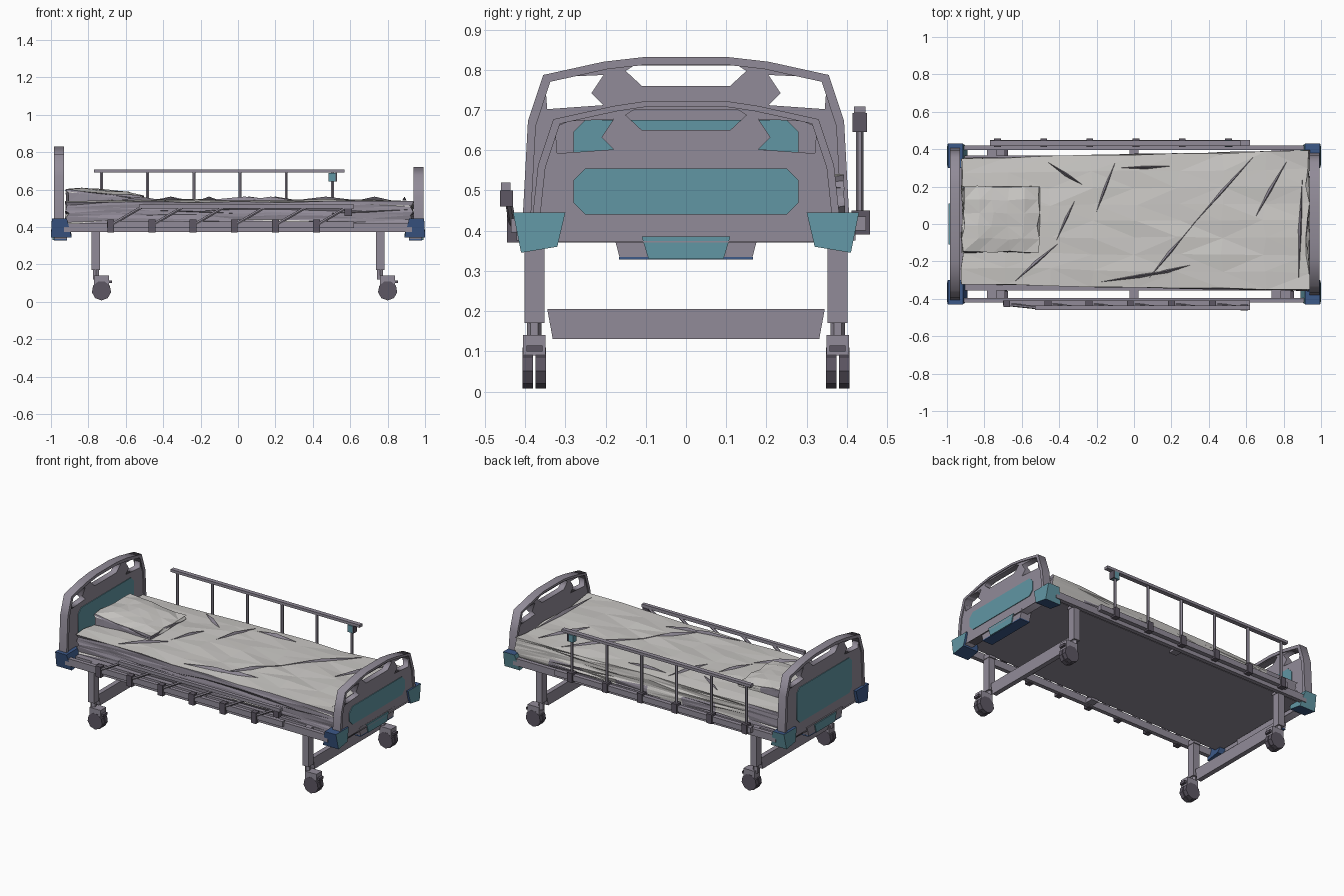
import bpy, bmesh, math, random
from mathutils import Vector, Matrix

random.seed(4)
if "Cube" in bpy.data.objects:
    bpy.data.objects.remove(bpy.data.objects["Cube"])


def material(name, rgb):
    m = bpy.data.materials.new(name)
    m.use_nodes = True
    m.diffuse_color = (*rgb, 1)
    m.node_tree.nodes["Principled BSDF"].inputs["Base Color"].default_value = (*rgb, 1)
    return m


GREY = material("frame_grey", (.285, .26, .315))
SHEET = material("sheet_light_grey", (.60, .585, .565))
TEAL = material("teal", (.12, .305, .37))
BLUE = material("blue", (.045, .10, .25))
DARK = material("dark_grey", (.11, .095, .125))


def finish(name, bm, *mats):
    bmesh.ops.recalc_face_normals(bm, faces=bm.faces)
    me = bpy.data.meshes.new(name)
    bm.to_mesh(me)
    bm.free()
    for m in mats:
        me.materials.append(m)
    ob = bpy.data.objects.new(name, me)
    bpy.context.collection.objects.link(ob)
    return ob


def box(name, lo, hi, mat, taper=1.0):
    """Box between two corners; taper narrows its lower end in y."""
    bm = bmesh.new()
    bmesh.ops.create_cube(bm, size=1)
    lo, hi = Vector(lo), Vector(hi)
    for v in bm.verts:
        if v.co.z < 0:
            v.co.y *= taper
        v.co = (lo + hi) / 2 + v.co * (hi - lo)
    return finish(name, bm, mat)


def rod(name, a, b, r, mat, sides=6):
    a, b = Vector(a), Vector(b)
    bm = bmesh.new()
    turn = Vector((0, 0, 1)).rotation_difference(b - a).to_matrix().to_4x4()
    bmesh.ops.create_cone(bm, cap_ends=True, segments=sides, radius1=r, radius2=r,
                          depth=(b - a).length,
                          matrix=Matrix.Translation((a + b) / 2) @ turn)
    return finish(name, bm, mat)


def plate(name, x, half, loops, mat):
    """Upright plate in the y-z plane; every loop after the first is a hole."""
    cu = bpy.data.curves.new(name, 'CURVE')
    cu.dimensions = '2D'
    cu.fill_mode = 'BOTH'
    cu.extrude = half
    for pts in loops:
        sp = cu.splines.new('POLY')
        sp.points.add(len(pts) - 1)
        for p, (y, z) in zip(sp.points, pts):
            p.co = (y, z, 0, 1)
        sp.use_cyclic_u = True
    tmp = bpy.data.objects.new(name + "_curve", cu)
    bpy.context.collection.objects.link(tmp)
    bpy.context.view_layer.update()
    me = bpy.data.meshes.new_from_object(tmp.evaluated_get(bpy.context.evaluated_depsgraph_get()))
    bpy.data.objects.remove(tmp)
    me.transform(Matrix(((0, 0, 1, x), (1, 0, 0, 0), (0, 1, 0, 0), (0, 0, 0, 1))))
    me.materials.clear()
    me.materials.append(mat)
    ob = bpy.data.objects.new(name, me)
    bpy.context.collection.objects.link(ob)
    return ob


def mirrored(half):
    return half + [(-y, z) for y, z in reversed(half)]


def panel_loop(w, z0, z1, c=.03):
    return mirrored([(w - c, z0), (w, z0 + c), (w, z1 - c), (w - c, z1)])


def board(name, x, top, w, z0, z1, faces):
    """End board with three grip openings, a thicker rim and teal inlays."""
    outline = mirrored([(w, .37), (w, .45), (w - .012, top - .16), (w - .05, top - .045),
                        (w - .2, top - .012), (.1, top)])
    slot = mirrored([(.11, top - .072), (.15, top - .035), (.13, top - .022)])
    side = [(w - .06, top - .13), (w - .055, top - .065), (w - .09, top - .05),
            (w - .2, top - .045), (w - .17, top - .09), (w - .20, top - .12)]
    plate(name, x, .02, [outline, slot, side, [(-y, z) for y, z in side]], GREY)
    inner = [(y * .95, .45 + (z - .45) * .95) for y, z in outline]
    plate(name + "_rim", x, .027, [outline, inner], GREY)
    for face in faces:
        plate(name + "_inlay", x + face * .021, .003, [panel_loop(.28, z0, z1)], TEAL)


board("headboard", -.958, .832, .405, .45, .675, (-1, 1))
board("footboard", .964, .722, .38, .44, .555, (1,))

for sx in (-1, 1):
    # corner bumpers: teal end faces and outer back faces, blue elsewhere
    for sy in (-1, 1):
        bm = bmesh.new()
        bmesh.ops.create_cube(bm, size=1)
        for v in bm.verts:
            low = v.co.z < 0
            inner = v.co.y * sy < 0
            v.co = (sx * (.945 if low else .955) + v.co.x * (.11 if low else .08),
                    sy * (.365 + v.co.y * sy * (.09 if low else .13)),
                    .395 + v.co.z * (.07 if low and inner else .10))
        bmesh.ops.recalc_face_normals(bm, faces=bm.faces)
        for f in bm.faces:
            n = f.normal
            end_face = abs(n.x) > .7 and (sx, sy) != (-1, -1)
            f.material_index = 0 if end_face or (sy > 0 and n.y > .7) else 1
        finish("corner_bumper", bm, TEAL, BLUE)
    # crank housing below each board
    box("crank_housing", (sx * .95 - .035, -.18, .335), (sx * .95 + .035, .18, .39), GREY, .92)
    box("crank_underside", (sx * .95 - .035, -.166, .328), (sx * .95 + .035, .166, .335), BLUE)
    box("crank_cover", (sx * .987 - .004, -.11, .33), (sx * .987 + .004, .11, .385), TEAL, .85)

    # wheeled undercarriage
    box("cross_bar", (sx * .76 - .015, -.345, .13), (sx * .76 + .015, .345, .205), GREY, .96)
    for sy in (-1, 1):
        y = sy * .377
        box("leg", (sx * .76 - .022, y - .025, .17), (sx * .76 + .022, y + .025, .41), GREY)
        wx = .80 if sx > 0 else -.73
        rod("caster_stem", (sx * .76, y, .12), (sx * .76, y, .18), .018, GREY)
        box("caster_fork", (wx - .04, y - .028, .09), (wx + .04, y + .028, .14), GREY)
        for off in (-.016, .016):
            rod("wheel", (wx, y + off - .013, .06), (wx, y + off + .013, .06), .052, DARK, 9)
        box("brake_pedal", (wx + .02, y - .02, .10), (wx + .055, y + .02, .115), DARK)

# bed frame and lying deck
box("deck", (-.93, -.355, .395), (.93, .365, .41), GREY)
for sy in (-1, 1):
    box("side_beam", (-.93, sy * .408 - .013, .375), (.93, sy * .408 + .013, .42), GREY)
    for x in (-.76, 0, .76):
        box("side_bracket", (x - .025, sy * .38 - .035, .38), (x + .025, sy * .38 + .035, .405), GREY)


def cushion(name, lo, hi, cuts, wobble, crown):
    """Soft faceted block; light on top and on most of the back drape, grey elsewhere."""
    bm = bmesh.new()
    bmesh.ops.create_cube(bm, size=1)
    bmesh.ops.subdivide_edges(bm, edges=bm.edges[:], cuts=cuts, use_grid_fill=True)
    lo, hi = Vector(lo), Vector(hi)
    for v in bm.verts:
        u = v.co * 2
        edge = max(abs(u.x), abs(u.y))
        v.co = (lo + hi) / 2 + v.co * (hi - lo)
        if u.z > 0:
            v.co.z += crown * (1 - edge ** 4)
        v.co += Vector([random.uniform(-1, 1) * w for w in (wobble * 2, wobble, wobble)])
    bmesh.ops.triangulate(bm, faces=bm.faces[:])
    bmesh.ops.recalc_face_normals(bm, faces=bm.faces)
    for f in bm.faces:
        c = f.calc_center_median()
        # scalloped lower edge of the light sheet
        back_drape = f.normal.y > .4 and c.z > .435 + .03 * math.sin(c.x * 13) and c.x > -.65
        f.material_index = 0 if f.normal.z > .45 or back_drape else 1
    return finish(name, bm, SHEET, GREY)


mattress = cushion("mattress", (-.915, -.355, .415), (.93, .39, .535), 7, .006, .01)
for v in mattress.data.vertices:    # narrower toward the head
    v.co.y *= 1 - .055 * (.93 - v.co.x)
pillow = cushion("pillow", (-.915, -.15, .52), (-.51, .20, .565), 4, .005, .015)
for v in pillow.data.vertices:      # raised head end
    if v.co.z > .54:
        v.co.z += (-.51 - v.co.x) * .09

# blanket folds: low pointed ridges across the bedding
folds = [((-.10, .33), (-.21, .04)), ((.64, .36), (.30, -.02)), ((.32, .0), (.08, -.29)),
         ((-.30, .16), (-.42, -.10)), ((-.40, -.10), (-.64, -.31)), ((.82, .34), (.64, .02)),
         ((.90, .24), (.88, -.30)), ((-.08, .30), (.20, .31)), ((-.18, -.31), (.25, -.24)),
         ((-.46, .33), (-.26, .20)), ((.05, -.28), (.30, -.22))]
for a, b in folds:
    a, b = Vector((*a, .543)), Vector((*b, .543))
    side = (b - a).cross(Vector((0, 0, 1))).normalized() * .012
    mid = (a + b) / 2
    bm = bmesh.new()
    for c in (a, b, mid + side, mid - side * .5, mid + Vector((0, 0, .02))):
        bm.verts.new(c)
    bmesh.ops.convex_hull(bm, input=bm.verts[:])
    finish("blanket_fold", bm, GREY)

# raised guard rail on the back side
BACK = .432
box("back_rail_top", (-.77, BACK - .014, .692), (.57, BACK + .014, .709), GREY)
box("back_rail_base", (-.77, BACK - .012, .40), (.62, BACK + .016, .435), GREY)
for i in range(6):
    x = -.73 + i * .247
    rod("back_rail_post", (x, BACK, .41), (x, BACK, .70), .009, GREY)
    box("back_rail_hinge", (x - .018, BACK - .02, .39), (x + .018, BACK + .025, .45), DARK)
box("back_rail_latch", (.485, BACK - .017, .645), (.52, BACK + .017, .69), TEAL)
box("back_rail_latch_cap", (.52, BACK - .018, .645), (.528, BACK + .018, .692), DARK)

# folded guard rail on the front side
FRONT = -.44
box("front_rail_top", (-.53, FRONT - .02, .50), (.62, FRONT + .004, .52), GREY)
box("front_rail_base", (-.70, FRONT + .005, .395), (.62, FRONT + .03, .43), GREY)
for i in range(6):
    x = -.68 + i * .22
    rod("front_rail_post", (x, FRONT + .01, .41), (x + .17, FRONT - .008, .51), .009, GREY)
    box("front_rail_hinge", (x - .018, FRONT - .005, .37), (x + .018, FRONT + .03, .44), DARK)
box("front_rail_latch", (.57, FRONT - .022, .46), (.61, FRONT + .01, .50), DARK)
